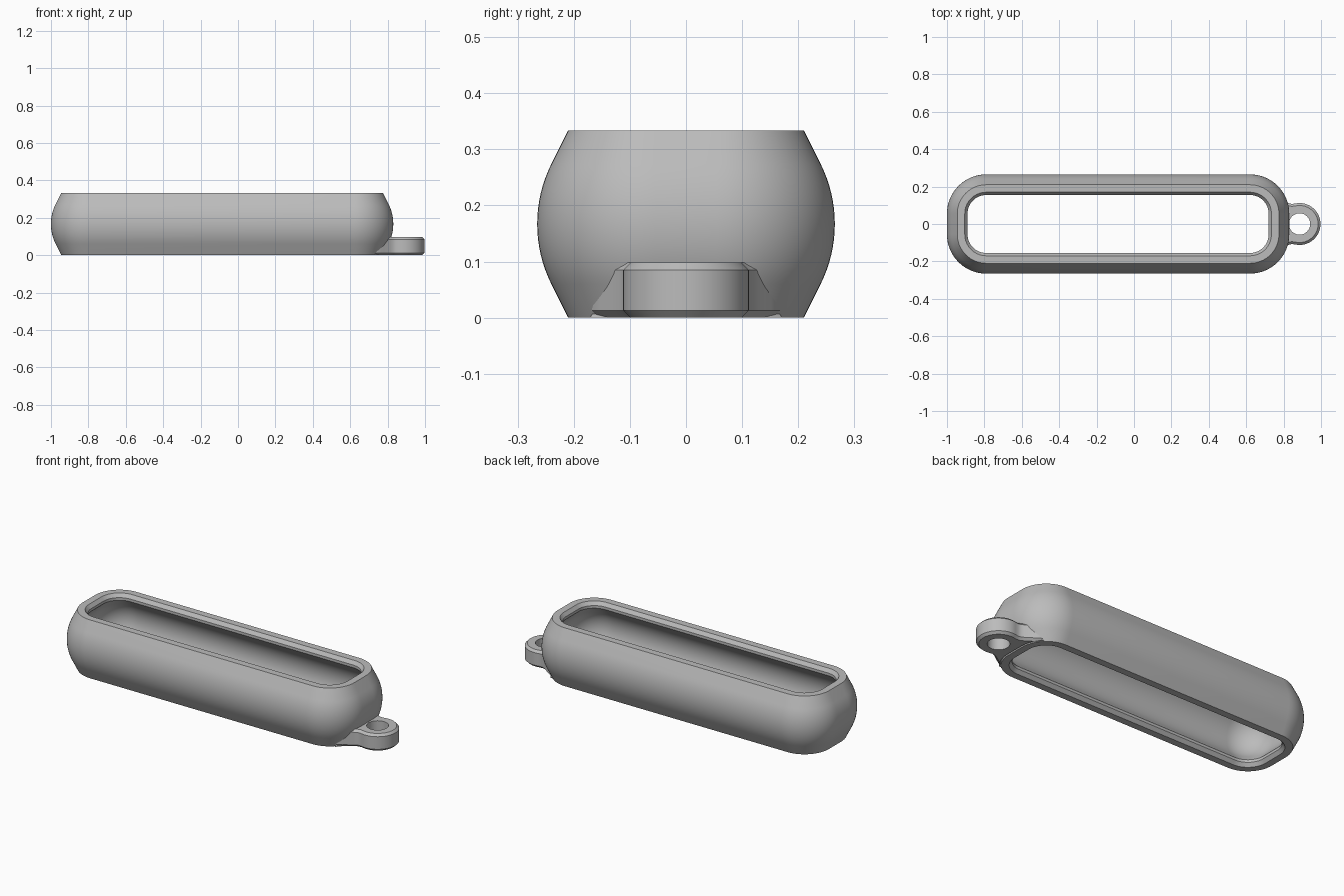
import bpy, bmesh, math
from mathutils import Vector

cube = bpy.data.objects.get("Cube")
if cube:
    bpy.data.objects.remove(cube, do_unlink=True)

grey = bpy.data.materials.new("plain grey")
grey.use_nodes = True
grey.diffuse_color = (0.5, 0.5, 0.5, 1)
grey.node_tree.nodes["Principled BSDF"].inputs["Base Color"].default_value = (0.5, 0.5, 0.5, 1)

HEIGHT, CX, HALF_X, HALF_Y = 0.334, -0.085, 0.705, 0.055
MID = HEIGHT / 2


def finish(bm, name):
    bmesh.ops.recalc_face_normals(bm, faces=bm.faces)
    mesh = bpy.data.meshes.new(name)
    bm.to_mesh(mesh)
    bm.free()
    mesh.materials.append(grey)
    obj = bpy.data.objects.new(name, mesh)
    bpy.context.collection.objects.link(obj)
    bpy.ops.object.select_all(action='DESELECT')
    obj.select_set(True)
    bpy.context.view_layer.objects.active = obj
    bpy.ops.object.shade_smooth_by_angle(angle=math.radians(25))
    return obj


def bridge(bm, a, b):
    for i in range(len(a)):
        j = (i + 1) % len(a)
        bm.faces.new((a[i], a[j], b[j], b[i]))


def rounded_loop(bm, r, z, steps=16):
    verts = []
    for q, (sx, sy) in enumerate(((1, 1), (-1, 1), (-1, -1), (1, -1))):
        for i in range(steps + 1):
            a = (q + i / steps) * math.pi / 2
            verts.append(bm.verts.new((CX + sx * HALF_X + r * math.cos(a),
                                       sy * HALF_Y + r * math.sin(a), z)))
    return verts


def bulge(r_end, z_end, slope, straight, steps=16):
    """Lower straight flank, tangent arc and mirrored upper flank."""
    z_arc = z_end + straight
    r_arc = r_end + straight * math.tan(slope)
    radius = (MID - z_arc) / math.sin(slope)
    centre = r_arc - radius * math.cos(slope)
    arc = []
    for i in range(steps + 1):
        a = slope * (2 * i / steps - 1)
        arc.append((centre + radius * math.cos(a), MID + radius * math.sin(a)))
    return [(r_end, z_end)] + arc + [(r_end, HEIGHT - z_end)]


# Hollow bulging sleeve: outer wall up, chamfered lip and cavity back down
slope = math.atan(0.5)
outer = bulge(0.155, 0, slope, 0.06)
inner = bulge(0.1, 0.035, math.radians(40), 0.035)
lip_low, lip_high = [(0.115, 0), (0.1, 0.02)], [(0.1, HEIGHT - 0.02), (0.115, HEIGHT)]
section = outer + (lip_low + inner + lip_high)[::-1]
bm = bmesh.new()
rings = [rounded_loop(bm, r, z) for r, z in section]
for i, ring in enumerate(rings):
    bridge(bm, ring, rings[(i + 1) % len(rings)])
finish(bm, "sleeve_body")

# Strap loop outline: round eye, flared neck, inner end buried in the wall
EYE, EYE_R, HOLE_R, TAB_H, CHAMFER = 0.885, 0.112, 0.057, 0.098, 0.013
half = [(EYE + EYE_R * math.cos(a), EYE_R * math.sin(a))
        for a in (math.radians(100) * i / 20 for i in range(21))]
half += [(0.845, 0.107), (0.83, 0.11), (0.815, 0.118), (0.798, 0.129),
         (0.782, 0.14), (0.765, 0.152), (0.745, 0.165), (0.715, 0.175)]
end = CX + HALF_X
half += [(end + 0.152 * math.cos(a), HALF_Y + 0.152 * math.sin(a))
         for a in (math.radians(45 - 9 * i) for i in range(6))]
outline = [Vector(p) for p in half + [(x, -y) for x, y in half[:0:-1]]]


def inset(points, d):
    result = []
    for i, p in enumerate(points):
        t = (points[(i + 1) % len(points)] - points[i - 1]).normalized()
        result.append(p + Vector((-t.y, t.x)) * d)
    return result


bm = bmesh.new()
small = inset(outline, CHAMFER)
levels = [(small, 0), (outline, CHAMFER), (outline, TAB_H - CHAMFER), (small, TAB_H)]
loops = [[bm.verts.new((p.x, p.y, z)) for p in pts] for pts, z in levels]
for a, b in zip(loops, loops[1:]):
    bridge(bm, a, b)
holes = [[bm.verts.new((EYE + HOLE_R * math.cos(math.tau * i / 40),
                        HOLE_R * math.sin(math.tau * i / 40), z)) for i in range(40)]
         for z in (0, TAB_H)]
bridge(bm, holes[0], holes[1])
for loop, hole in ((loops[0], holes[0]), (loops[-1], holes[1])):
    edges = []
    for ring in (loop, hole):
        for i, v in enumerate(ring):
            edges.append(bm.edges.get((ring[i - 1], v)))
    bmesh.ops.triangle_fill(bm, edges=edges, use_beauty=True)
finish(bm, "strap_loop")
